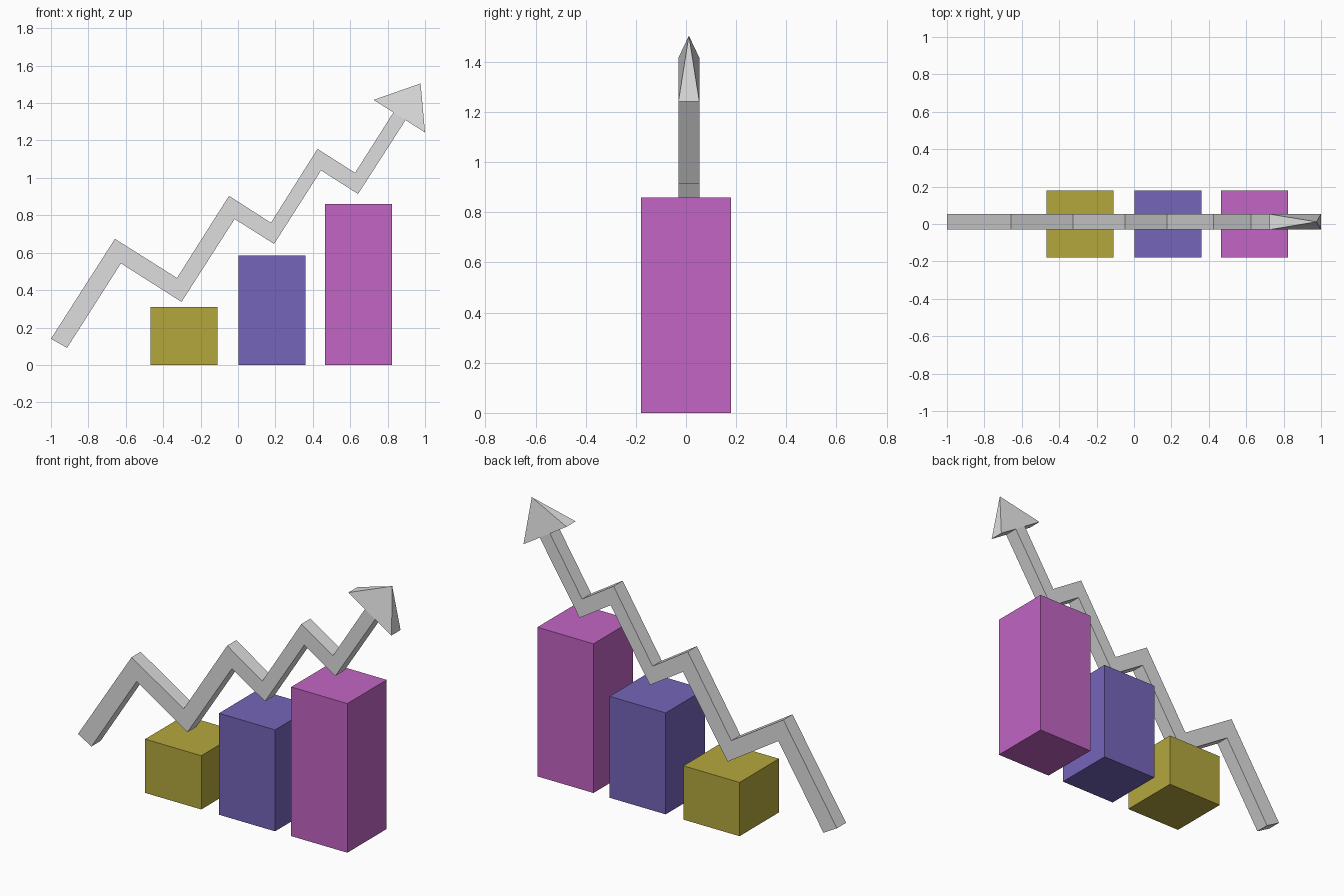
import bpy
import bmesh

default = bpy.data.objects.get("Cube")
if default:
    bpy.data.objects.remove(default, do_unlink=True)


def make_material(name, rgb):
    mat = bpy.data.materials.new(name)
    mat.use_nodes = True
    color = (*rgb, 1.0)
    mat.diffuse_color = color
    mat.node_tree.nodes["Principled BSDF"].inputs["Base Color"].default_value = color
    return mat


def finish(name, bm, mat):
    bmesh.ops.recalc_face_normals(bm, faces=bm.faces)
    mesh = bpy.data.meshes.new(name)
    bm.to_mesh(mesh)
    bm.free()
    mesh.materials.append(mat)
    obj = bpy.data.objects.new(name, mesh)
    bpy.context.collection.objects.link(obj)
    return obj


yellow = make_material("olive yellow", (0.456, 0.386, 0.048))
blue = make_material("violet blue", (0.18, 0.13, 0.49))
pink = make_material("orchid pink", (0.54, 0.13, 0.55))
grey = make_material("light grey", (0.73, 0.73, 0.73))

# Chart bars, growing from left to right
HALF = 0.179


def bar(name, x, height, mat):
    bm = bmesh.new()
    bmesh.ops.create_cube(bm, size=1)
    bmesh.ops.scale(bm, vec=(2 * HALF, 2 * HALF, height), verts=bm.verts)
    bmesh.ops.translate(bm, vec=(x, 0, height / 2), verts=bm.verts)
    finish(name, bm, mat)


bar("short_bar", -0.288, 0.31, yellow)
bar("middle_bar", 0.183, 0.585, blue)
bar("tall_bar", 0.644, 0.86, pink)

# Zigzag arrow shaft: upper and lower outline, mitred at each bend
FRONT, BACK = -0.03, 0.053
upper = [(-1, 0.14), (-0.658, 0.674), (-0.326, 0.465), (-0.048, 0.904),
         (0.176, 0.76), (0.425, 1.155), (0.626, 1.027), (0.831, 1.35)]
lower = [(-0.914, 0.091), (-0.626, 0.543), (-0.302, 0.337), (-0.018, 0.78),
         (0.193, 0.647), (0.444, 1.04), (0.642, 0.914), (0.896, 1.309)]

bm = bmesh.new()
rings = [[bm.verts.new((p[0], y, p[1]))
          for p, y in ((u, FRONT), (u, BACK), (l, BACK), (l, FRONT))]
         for u, l in zip(upper, lower)]
for a, b in zip(rings, rings[1:]):
    for i in range(4):
        j = (i + 1) % 4
        bm.faces.new((a[i], a[j], b[j], b[i]))
bm.faces.new(rings[0])
bm.faces.new(rings[-1])
finish("arrow_shaft", bm, grey)

# Arrow head: a flat four-sided pyramid
bm = bmesh.new()
base = [bm.verts.new(co) for co in ((0.725, FRONT, 1.417), (0.725, BACK, 1.417),
                                    (1, BACK, 1.243), (1, FRONT, 1.243))]
tip = bm.verts.new((0.976, (FRONT + BACK) / 2, 1.505))
bm.faces.new(base)
for i in range(4):
    bm.faces.new((base[i], base[(i + 1) % 4], tip))
finish("arrow_head", bm, grey)
